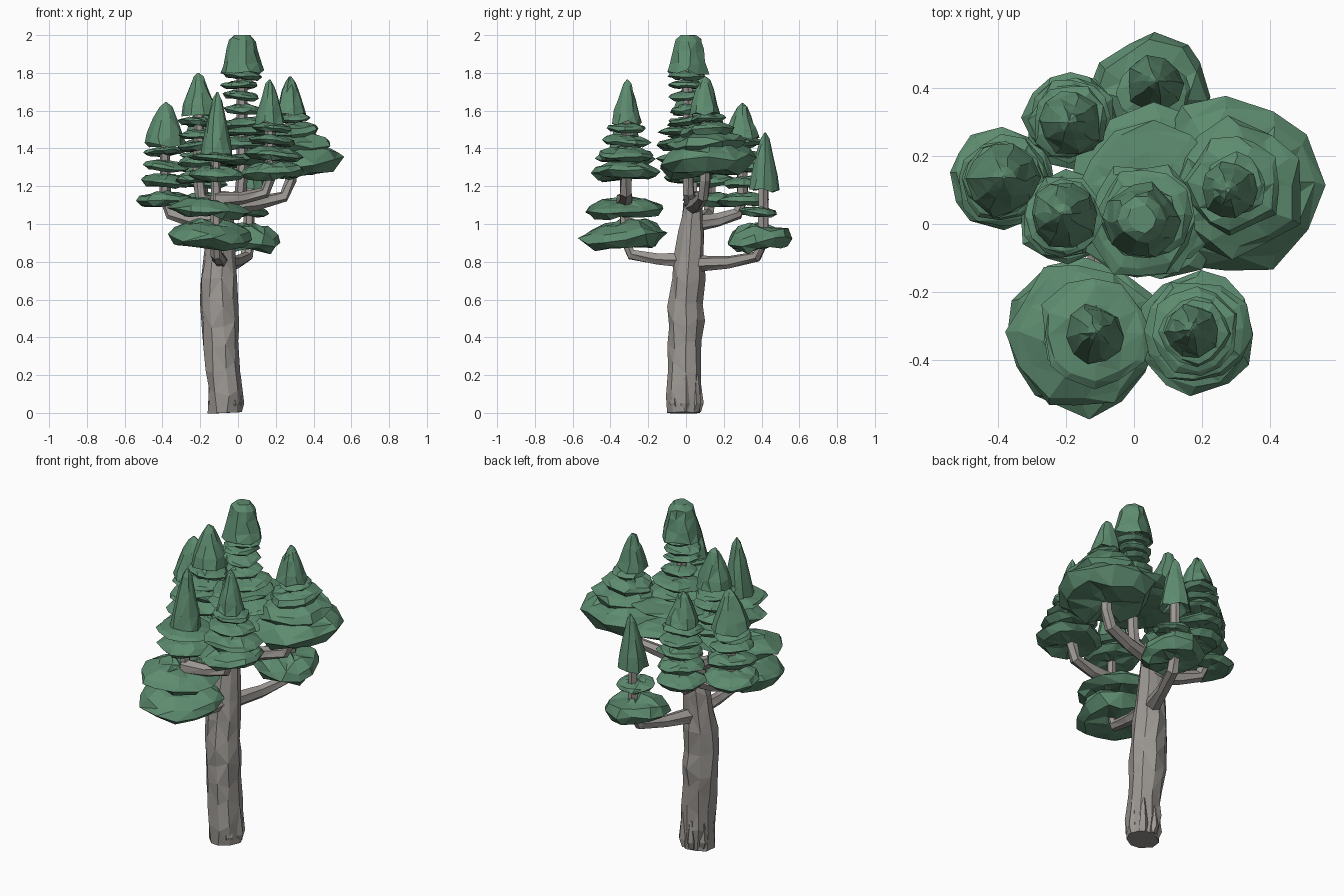
import bpy, bmesh, math, random
from mathutils import Vector, Matrix

if "Cube" in bpy.data.objects:
    bpy.data.objects.remove(bpy.data.objects["Cube"])

random.seed(11)
UP = Vector((0, 0, 1))
green = bpy.data.materials.new("foliage_green")
green.diffuse_color = (0.11, 0.26, 0.16, 1)
green.use_nodes = True
green.node_tree.nodes["Principled BSDF"].inputs["Base Color"].default_value = green.diffuse_color
bark = bpy.data.materials.new("bark_grey")
bark.diffuse_color = (0.33, 0.31, 0.29, 1)
bark.use_nodes = True
bark.node_tree.nodes["Principled BSDF"].inputs["Base Color"].default_value = bark.diffuse_color


def finish(bm, name, mat):
    bmesh.ops.recalc_face_normals(bm, faces=bm.faces)
    # Triangulate for the chipped, faceted look
    bmesh.ops.triangulate(bm, faces=bm.faces)
    me = bpy.data.meshes.new(name)
    bm.to_mesh(me)
    bm.free()
    ob = bpy.data.objects.new(name, me)
    bpy.context.collection.objects.link(ob)
    me.materials.append(mat)


def loft(bm, rings):
    """Skin equal-length point rings and cap both ends."""
    vs = [[bm.verts.new(p) for p in r] for r in rings]
    n = len(vs[0])
    for a, b in zip(vs, vs[1:]):
        for i in range(n):
            bm.faces.new((a[i], a[i - 1], b[i - 1], b[i]))
    for cap in (vs[0], vs[-1]):
        c = bm.verts.new(sum((v.co for v in cap), Vector()) / n)
        for i in range(n):
            bm.faces.new((cap[i], cap[i - 1], c))


def tube(bm, path, radii, n=6, rough=.1, slide=0):
    """Knobbly limb along a path."""
    pts = [Vector(p) for p in path]
    rings = []
    for k, p in enumerate(pts):
        d = pts[min(k + 1, len(pts) - 1)] - pts[max(k - 1, 0)]
        q = UP.rotation_difference(d)
        s = slide if 0 < k < len(pts) - 1 else 0
        ring = []
        for i in range(n):
            a = math.tau * (i + random.uniform(-.12, .12)) / n
            r = radii[k] * random.uniform(1 - rough, 1 + rough)
            ring.append(p + q @ Vector((r * math.cos(a), r * math.sin(a),
                                        random.uniform(-s, s))))
        rings.append(ring)
    loft(bm, rings)


def foliage(bm, centre, profile, r, h, n, zrough, tilt):
    """Revolved unit profile with ragged flat facets and a slight tilt."""
    rot = Matrix.Rotation(random.uniform(-tilt, tilt), 3, 'X') @ \
        Matrix.Rotation(random.uniform(-tilt, tilt), 3, 'Y')
    wob = [random.uniform(.92, 1.07) for _ in range(n)]
    rings = []
    for pr, pz in profile:
        z = zrough if pz < .95 else 0
        ring = []
        for i in range(n):
            a = math.tau * (i + random.uniform(-.2, .2)) / n
            s = r * pr * wob[i] * random.uniform(.95, 1.04)
            ring.append(Vector(centre) + rot @ Vector((
                s * math.cos(a), s * math.sin(a), h * pz + random.uniform(-z, z))))
        rings.append(ring)
    loft(bm, rings)


PAD = [(.35, -.42), (.8, -.45), (1, -.1), (.88, .18), (.55, .42), (.2, .5)]


def layers(name, x, y, z0, z1, r0, r1, count, thick=.5):
    """Stack of pads, wide and thick below, small and thin above."""
    bm = bmesh.new()
    for i in range(count):
        t = i / max(count - 1, 1)
        r = r0 + (r1 - r0) * t
        h = max(.045, r * thick * (1 - .35 * t))
        c = (x + random.uniform(-.008, .008), y + random.uniform(-.008, .008),
             z0 + (z1 - z0) * t ** .85)
        foliage(bm, c, PAD, r, h, 12, h * .13, .11)
    finish(bm, name, green)


def stem(name, x, y, elbow, base, tip, r, blunt=.04, root=None):
    """Branch that leaves the trunk, bends up, and ends in a pointed crown."""
    bm = bmesh.new()
    root = Vector(root or (-.09, .03, elbow - .06))
    end = Vector((x, y, elbow))
    tube(bm, [root, root.lerp(end, .5) - UP * .012, root.lerp(end, .9),
              end + UP * .08, (x, y, base + .06)],
         [.046, .036, .032, .03, .026], 6, .14)
    finish(bm, name + "_branch", bark)
    bm = bmesh.new()
    crown = [(.4, .16), (1, .02), (.86, .25), (.56 + blunt * .4, .6),
             (.26 + blunt, .86), (blunt, 1)]
    foliage(bm, (x, y, base), crown, r, tip - base, 10, .014, .03)
    finish(bm, name + "_crown", green)


# Trunk: thick, slightly leaning, narrowing where the branches fork
bm = bmesh.new()
path, radii = [], []
for i in range(11):
    t = i / 10
    path.append((-.068 - .035 * math.sin(math.pi * t ** 1.3),
                 -.012 + .06 * t * t, 1.17 * t))
    radii.append(.088 + .01 * math.sin(math.pi * t) - .05 * t ** 4)
tube(bm, path, radii, 9, .1, .03)
finish(bm, "trunk", bark)

# Root lumps around the base
bm = bmesh.new()
for i in range(7):
    a = math.tau * i / 7
    d = Vector((math.cos(a), math.sin(a), 0))
    o = Vector((-.067, -.002, .012))
    tube(bm, [o + d * .06, o + d * .074 + UP * .04,
              o + d * .07 + UP * random.uniform(.12, .2)], [.026, .026, .012], 5, .2)
finish(bm, "roots", bark)

# Central leader, blunt and tallest, over broad shared pads
stem("centre", .02, .01, 1.17, 1.80, 2.0, .115, .36)
layers("centre_broad_pads", .06, .09, 1.34, 1.43, .25, .22, 2, .25)
layers("centre_middle_pads", .025, .02, 1.43, 1.54, .19, .14, 3, .35)
layers("centre_high_pads", .02, .01, 1.61, 1.79, .1, .1, 4)

# Back
stem("back", .06, .41, .83, 1.17, 1.485, .085, root=(-.08, .04, .79))
layers("back_pads", .055, .385, .93, 1.065, .178, .105, 2, .75)

# Left side group
stem("back_left", -.19, .3, 1.06, 1.45, 1.64, .095)
layers("back_left_pads", -.185, .31, 1.13, 1.43, .14, .11, 5)
stem("far_left", -.385, .13, 1.06, 1.41, 1.645, .108)
layers("far_left_pads", -.385, .13, 1.13, 1.385, .155, .11, 4)
stem("left", -.205, .03, 1.15, 1.57, 1.8, .1)
layers("left_pads", -.2, .02, 1.25, 1.54, .135, .115, 5)

# Right, with the broadest pad
stem("right", .28, .1, 1.15, 1.58, 1.78, .085, .08)
layers("right_pads", .29, .11, 1.345, 1.56, .255, .09, 4, .7)

# Front pair: the left one hangs lowest and the right one forks from it
stem("front_left", -.115, -.325, .84, 1.36, 1.7, .088, root=(-.09, .02, .81))
layers("front_left_low_pads", -.15, -.325, .945, 1.085, .23, .22, 2, .62)
layers("front_left_high_pads", -.11, -.325, 1.27, 1.35, .15, .165, 2, .45)
stem("front_right", .17, -.315, 1.17, 1.53, 1.765, .08, root=(-.12, -.325, 1.13))
layers("front_right_pads", .18, -.32, 1.28, 1.51, .18, .105, 4)
